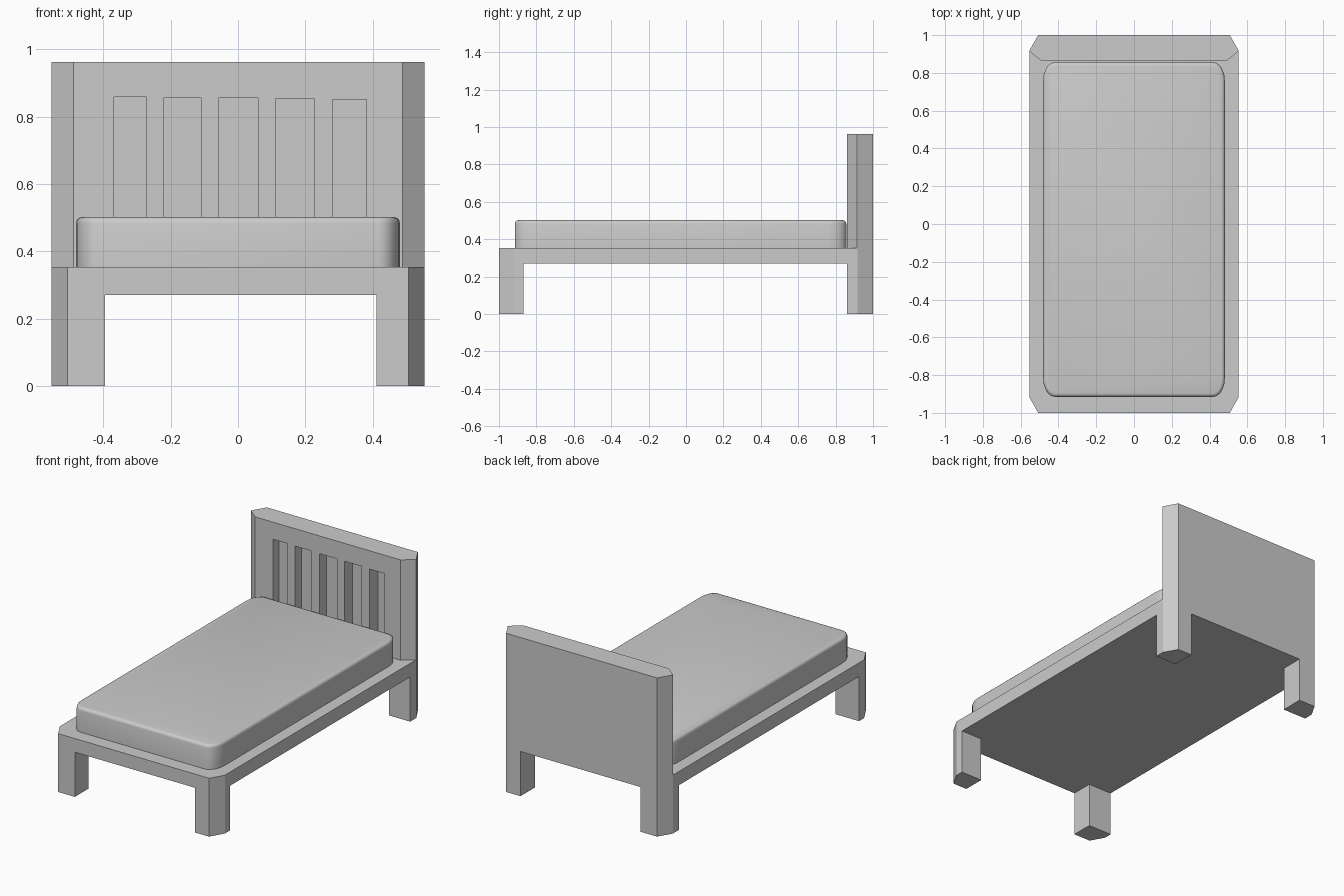
import bpy, bmesh, math

if "Cube" in bpy.data.objects:
    bpy.data.objects.remove(bpy.data.objects["Cube"])


def prism(name, pts, z0, z1):
    """Extrude a plan outline between two heights."""
    bm = bmesh.new()
    face = bm.faces.new([bm.verts.new((x, y, z0)) for x, y in pts])
    res = bmesh.ops.extrude_face_region(bm, geom=[face])
    top = [g for g in res["geom"] if isinstance(g, bmesh.types.BMVert)]
    bmesh.ops.translate(bm, verts=top, vec=(0, 0, z1 - z0))
    return finish(name, bm)


def finish(name, bm):
    bmesh.ops.recalc_face_normals(bm, faces=bm.faces)
    me = bpy.data.meshes.new(name)
    bm.to_mesh(me)
    bm.free()
    ob = bpy.data.objects.new(name, me)
    bpy.context.collection.objects.link(ob)
    return ob


def cut(target, cutter):
    """Subtract a cutter, then discard it."""
    cutter.hide_render = True
    mod = target.modifiers.new("cut", "BOOLEAN")
    mod.operation, mod.solver, mod.object = "DIFFERENCE", "EXACT", cutter
    bpy.context.view_layer.objects.active = target
    bpy.ops.object.modifier_apply(modifier=mod.name)
    bpy.data.objects.remove(cutter)


def rect(x0, x1, y0, y1):
    return [(x0, y0), (x1, y0), (x1, y1), (x0, y1)]


# Bed frame: one chamfered block carved into headboard, base and legs
W, C = 0.554, 0.507
frame = prism("bed_frame", [(-C, -1), (C, -1), (W, -0.917), (W, 0.918),
                            (C, 1), (-C, 1), (-W, 0.918), (-W, -0.917)], 0, 0.963)

# Space above the base, leaving the headboard with chamfered front corners
cut(frame, prism("above_cutter", [(-1, -2), (1, -2), (1, 1.275), (0.488, 0.862),
                                  (-0.488, 0.862), (-1, 1.275)], 0.354, 1.5))

# Cross-shaped space below the base, leaving four legs
xl, xr, yf, yb = -0.395, 0.411, -0.868, 0.86
cut(frame, prism("below_cutter", [
    (xl, -2), (xr, -2), (xr, yf), (2, yf), (2, yb), (xr, yb),
    (xr, 2), (xl, 2), (xl, yb), (-2, yb), (-2, yf), (xl, yf)], -0.2, 0.271))

# Slightly uneven recesses between the headboard slats: x0, x1, top, depth
for x0, x1, top, depth in [(-0.368, -0.272, 0.859, 0.055), (-0.22, -0.11, 0.857, 0.06),
                           (-0.058, 0.06, 0.855, 0.068), (0.111, 0.225, 0.854, 0.075),
                           (0.28, 0.381, 0.851, 0.08)]:
    cut(frame, prism("recess_cutter", rect(x0, x1, 0.8, 0.862 + depth), 0.42, top))

# Mattress: stacked rings with rounded plan corners and a soft top edge
def ring(bm, inset, z, seg=5):
    x, y0, y1, rx, ry = 0.481, -0.915, 0.857, 0.062, 0.1
    verts = []
    for cx, cy, start in [(x - rx, y1 - ry, 0), (rx - x, y1 - ry, 90),
                          (rx - x, y0 + ry, 180), (x - rx, y0 + ry, 270)]:
        for i in range(seg + 1):
            a = math.radians(start + 90 * i / seg)
            verts.append(bm.verts.new((cx + (rx - inset) * math.cos(a),
                                       cy + (ry - inset) * math.sin(a), z)))
    return verts


bm = bmesh.new()
R, TOP = 0.018, 0.502
rings = [ring(bm, 0, 0.353)]
for i in range(4):
    a = math.radians(30 * i)
    rings.append(ring(bm, R * (1 - math.cos(a)), TOP - R + R * math.sin(a)))
for lo, hi in zip(rings, rings[1:]):
    for i in range(len(lo)):
        j = (i + 1) % len(lo)
        bm.faces.new((lo[i], lo[j], hi[j], hi[i]))
bm.faces.new(rings[0])
bm.faces.new(rings[-1])
mattress = finish("mattress", bm)
bpy.ops.object.select_all(action="DESELECT")
mattress.select_set(True)
bpy.context.view_layer.objects.active = mattress
bpy.ops.object.shade_smooth_by_angle(angle=math.radians(35))
